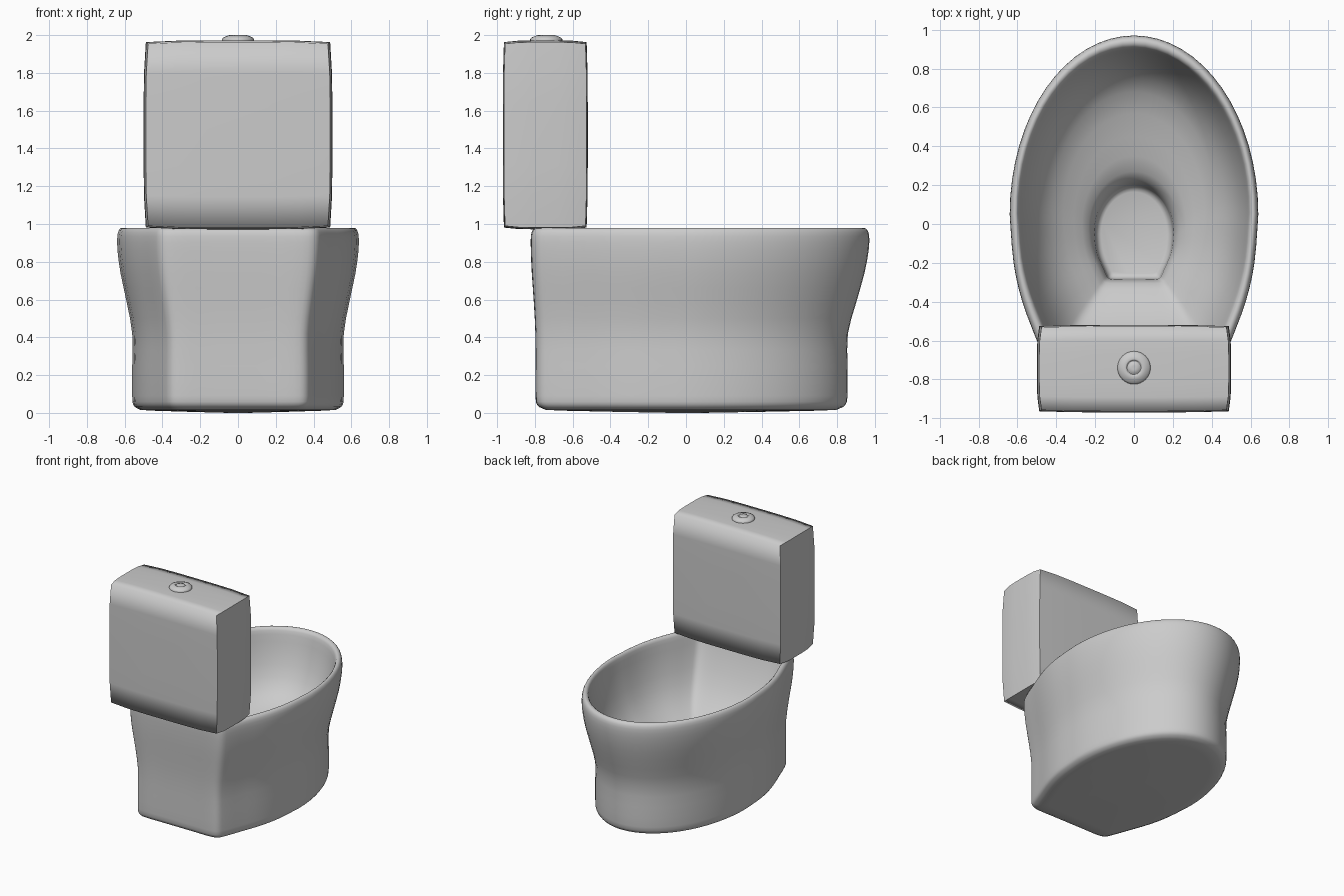
import bpy, bmesh
from math import sin, cos, pi
from mathutils import Vector

if "Cube" in bpy.data.objects:
    bpy.data.objects.remove(bpy.data.objects["Cube"])


def finish(bm, name):
    bmesh.ops.recalc_face_normals(bm, faces=bm.faces)
    for f in bm.faces:
        f.smooth = True
    me = bpy.data.meshes.new(name)
    bm.to_mesh(me)
    bm.free()
    ob = bpy.data.objects.new(name, me)
    bpy.context.collection.objects.link(ob)
    return ob


def spline(pts, n):
    """Catmull-Rom through tuples of any size, n samples per span."""
    p = [Vector(q) for q in pts]
    p = [p[0]] + p + [p[-1]]
    out = []
    for i in range(1, len(p) - 2):
        a, b, c, d = p[i - 1:i + 3]
        for k in range(n):
            t = k / n
            out.append(0.5 * (2 * b + (c - a) * t + (2 * a - 5 * b + 4 * c - d) * t ** 2
                              + (3 * b - a - 3 * c + d) * t ** 3))
    return out + [p[-2]]


def loft(rings, name):
    bm = bmesh.new()
    loops = [[bm.verts.new(v) for v in r] for r in rings]
    for a, b in zip(loops, loops[1:]):
        for i in range(len(a)):
            j = (i + 1) % len(a)
            bm.faces.new((a[i], a[j], b[j], b[i]))
    bm.faces.new(loops[0])
    bm.faces.new(loops[-1])
    return finish(bm, name)


# Plan outline: elliptical front, tapering to a flat back; normalised to x 0..1, y 0..1
YB, YF, HX = -0.82, 0.97, 0.64
front = [(HX * sin(i * pi / 32), 0.05 + 0.92 * cos(i * pi / 32)) for i in range(16)]
back = spline([(HX, 0.05), (0.62, -0.2), (0.575, -0.4), (0.5, -0.6), (0.445, -0.74),
               (0.41, -0.8), (0.34, -0.82), (0.17, -0.82), (0, -0.82)], 3)
half = [(x / HX, (y - YB) / (YF - YB)) for x, y in front + [tuple(v) for v in back]]
outline = half + [(-x, y) for x, y in half[-2:0:-1]]

# Bowl sections: half width, back y, front y, height (outside up, over the rim, inside down)
sections = [
    (0.05, -0.07, 0.08, 0.0), (0.46, -0.66, 0.71, 0.012), (0.53, -0.755, 0.81, 0.022),
    (0.555, -0.788, 0.845, 0.045), (0.56, -0.795, 0.855, 0.09), (0.56, -0.795, 0.855, 0.25),
    (0.56, -0.796, 0.857, 0.42), (0.588, -0.804, 0.9, 0.58), (0.622, -0.815, 0.945, 0.74),
    (0.638, -0.82, 0.967, 0.86), (0.639, -0.82, 0.97, 0.935), (0.63, -0.81, 0.96, 0.968),
    (0.615, -0.785, 0.94, 0.98), (0.598, -0.755, 0.915, 0.97), (0.588, -0.735, 0.9, 0.93),
    (0.565, -0.69, 0.87, 0.8), (0.51, -0.6, 0.8, 0.62), (0.42, -0.49, 0.68, 0.49),
    (0.31, -0.38, 0.45, 0.41), (0.235, -0.305, 0.27, 0.355), (0.205, -0.285, 0.21, 0.28),
    (0.195, -0.28, 0.195, 0.2), (0.17, -0.255, 0.165, 0.18)]
rings = [[(x * s[0], s[1] + y * (s[2] - s[1]), max(s[3], 0)) for x, y in outline]
         for s in spline(sections, 2)]
loft(rings, "bowl")

# Tank: pillowed box with crisp side panels
bm = bmesh.new()
bmesh.ops.create_cube(bm, size=2)
bmesh.ops.subdivide_edges(bm, edges=bm.edges[:], cuts=5, use_grid_fill=True)
bm.normal_update()
side = {f for f in bm.faces if abs(f.normal.x) > 0.9}
for e in bm.edges:
    if sum(f in side for f in e.link_faces) == 1:
        e.smooth = False
for v in bm.verts:
    x, y, z = v.co
    px, py, pz = abs(x) ** 4, abs(y) ** 4, abs(z) ** 4
    v.co = (x * (0.5 - 0.012 * (py + pz)),
            -0.745 + y * (0.225 - 0.006 * (px + pz)),
            1.472 + z * (0.5 - 0.009 * (px + py)))
finish(bm, "tank")

# Flush button: small lathed disc with a ring groove
profile = [(0.085, 1.955), (0.085, 1.978), (0.078, 1.987), (0.06, 1.995), (0.044, 2.0),
           (0.04, 1.998), (0.037, 1.99), (0.034, 1.99), (0.031, 1.996), (0.01, 1.997)]
button = loft([[(r * cos(i * pi / 16), -0.74 + r * sin(i * pi / 16), z) for i in range(32)]
               for r, z in profile], "flush_button")
